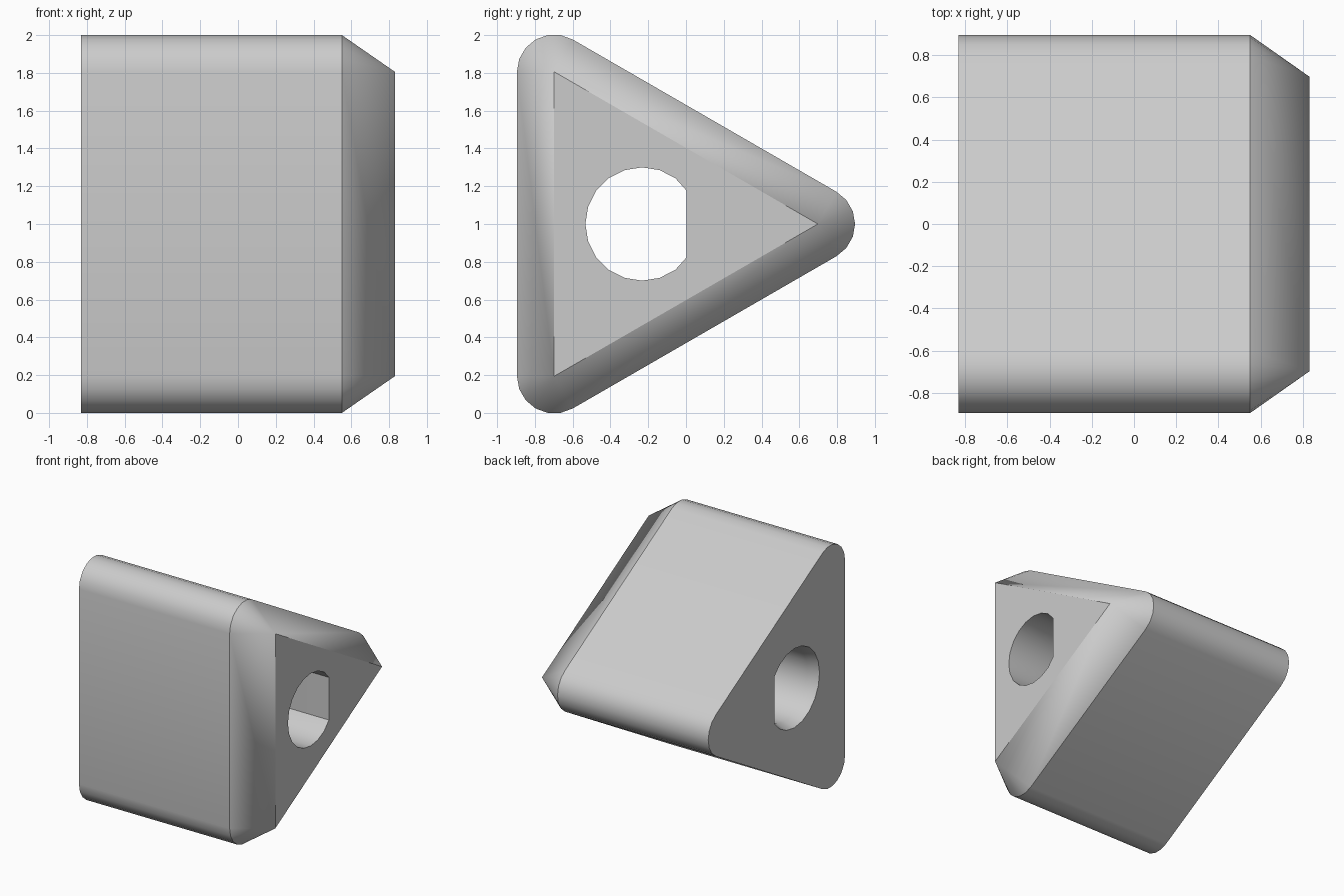
import bpy, bmesh
from math import cos, sin, radians

cube = bpy.data.objects.get("Cube")
if cube:
    bpy.data.objects.remove(cube, do_unlink=True)

BACK, SHOULDER, TIP = -0.83, 0.55, 0.83    # stations along x
CORNER = 0.197                             # corner rounding radius
SIDE = 1.612                               # side of the sharp triangle
R_TRI = SIDE / 3 ** 0.5
CY = R_TRI / 2 - SIDE * 3 ** 0.5 / 4       # triangle centroid in y
HOLE_R, FLAT = 0.30, 0.003                 # bore radius and y of its flat
LEAD, FLARE = 0.09, 0.028                  # bore countersink depth and width


def corner(k):
    a = radians(120 * k)
    return CY + R_TRI * cos(a), 1 + R_TRI * sin(a)


def bore_profile(grow):
    """Circle with one flat side, clipped at the flat."""
    r, flat = HOLE_R + grow, FLAT + grow
    pts = [(CY + r * cos(radians(18 * i)), 1 + r * sin(radians(18 * i))) for i in range(2, 19)]
    return [(min(y, flat), z) for y, z in pts]


bm = bmesh.new()


def ring(x, pts):
    return [bm.verts.new((x, y, z)) for y, z in pts]


def bridge(a, b):
    n = len(a)
    for i in range(n):
        j = (i + 1) % n
        bm.faces.new((a[i], a[j], b[j], b[i]))


def fill(outer, inner):
    """Flat end face between an outline and the bore."""
    edges = []
    for loop in (outer, inner):
        for i, v in enumerate(loop):
            w = loop[(i + 1) % len(loop)]
            edges.append(bm.edges.get((v, w)) or bm.edges.new((v, w)))
    bmesh.ops.triangle_fill(bm, edges=edges, use_beauty=True)


# Rounded triangular body
outline = []
for k in range(3):
    y, z = corner(k)
    for s in range(7):
        a = radians(120 * k - 60 + 20 * s)
        outline.append((y + CORNER * cos(a), z + CORNER * sin(a)))
back = ring(BACK, outline)
shoulder = ring(SHOULDER, outline)
bridge(back, shoulder)

# Tapered end: flat slopes and a fan at each corner
tip = ring(TIP, [corner(k) for k in range(3)])
for k in range(3):
    arc = shoulder[7 * k:7 * k + 7]
    for s in range(6):
        bm.faces.new((arc[s], arc[s + 1], tip[k]))
    n = (k + 1) % 3
    bm.faces.new((arc[6], shoulder[7 * n], tip[n], tip[k]))

# Bore with a countersunk back opening
mouth = ring(BACK, bore_profile(FLARE))
throat = ring(BACK + LEAD, bore_profile(0))
exit_ring = ring(TIP, bore_profile(0))
bridge(mouth, throat)
bridge(throat, exit_ring)

# End faces
fill(back, mouth)
fill(tip, exit_ring)
bmesh.ops.recalc_face_normals(bm, faces=bm.faces)

mesh = bpy.data.meshes.new("triangular_block")
bm.to_mesh(mesh)
bm.free()
block = bpy.data.objects.new("triangular_block", mesh)
bpy.context.collection.objects.link(block)

# Single grey material
grey = bpy.data.materials.new("light grey")
grey.use_nodes = True
colour = (0.6, 0.6, 0.6, 1)
grey.diffuse_color = colour
grey.node_tree.nodes["Principled BSDF"].inputs["Base Color"].default_value = colour
mesh.materials.append(grey)

bpy.ops.object.select_all(action='DESELECT')
block.select_set(True)
bpy.context.view_layer.objects.active = block
bpy.ops.object.shade_smooth_by_angle(angle=radians(30))
